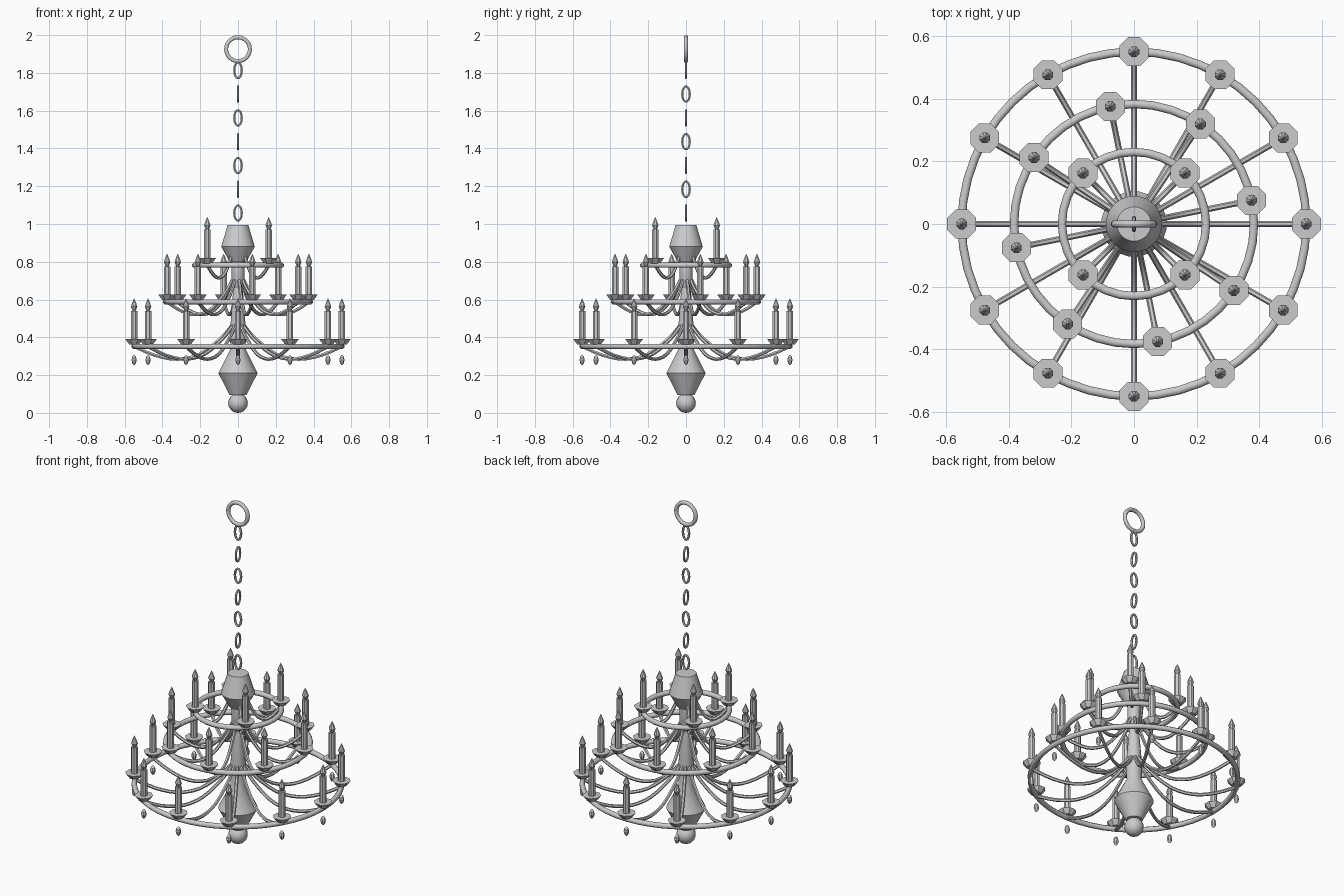
import bpy, bmesh, math
from mathutils import Vector, Matrix

if "Cube" in bpy.data.objects:
    bpy.data.objects.remove(bpy.data.objects["Cube"])

metal = bpy.data.materials.new("grey_metal")
metal.diffuse_color = (0.6, 0.6, 0.6, 1)
metal.use_nodes = True
metal.node_tree.nodes["Principled BSDF"].inputs["Base Color"].default_value = metal.diffuse_color


def finish(bm, name, smooth=None):
    bmesh.ops.recalc_face_normals(bm, faces=bm.faces)
    me = bpy.data.meshes.new(name)
    bm.to_mesh(me)
    bm.free()
    me.materials.append(metal)
    ob = bpy.data.objects.new(name, me)
    bpy.context.collection.objects.link(ob)
    if smooth:
        bpy.ops.object.select_all(action='DESELECT')
        ob.select_set(True)
        bpy.context.view_layer.objects.active = ob
        bpy.ops.object.shade_smooth_by_angle(angle=math.radians(smooth))
    return ob


def skin(bm, rings, closed=False):
    """Join successive loops of vertices with quads, capping open ends."""
    n = len(rings[0])
    for i in range(len(rings) if closed else len(rings) - 1):
        a, b = rings[i], rings[(i + 1) % len(rings)]
        for k in range(n):
            bm.faces.new((a[k], a[(k + 1) % n], b[(k + 1) % n], b[k]))
    if not closed:
        bm.faces.new(rings[0])
        bm.faces.new(rings[-1])


def lathe(bm, profile, sides, at=(0, 0, 0)):
    """Turn (radius, height) pairs about the vertical through a point."""
    rings = []
    for r, z in profile:
        rings.append([bm.verts.new(Vector(at) + Vector((
            r * math.cos(math.tau * (k + .5) / sides),
            r * math.sin(math.tau * (k + .5) / sides), z))) for k in range(sides)])
    skin(bm, rings)


def sweep(bm, path, radius, matrix, closed=False, sides=6):
    """Run a round tube along a path lying in the local xz plane."""
    rings, n = [], len(path)
    for i, p in enumerate(path):
        a = path[(i - 1) % n] if closed else path[max(i - 1, 0)]
        b = path[(i + 1) % n] if closed else path[min(i + 1, n - 1)]
        t = (Vector(b) - Vector(a)).normalized()
        side = Vector((-t.y, 0, t.x))
        rings.append([])
        for k in range(sides):
            w = math.tau * (k + .5) / sides
            co = Vector((p[0], 0, p[1])) + radius * (
                side * math.cos(w) + Vector((0, 1, 0)) * math.sin(w))
            rings[-1].append(bm.verts.new(matrix @ co))
    skin(bm, rings, closed)


def oval(rx, rz, n):
    return [(rx * math.cos(math.tau * i / n), rz * math.sin(math.tau * i / n))
            for i in range(n)]


def spline(pts, steps=3):
    """Smooth curve through the given points."""
    v = [Vector(p) for p in pts]
    out = []
    for i in range(len(v) - 1):
        a, b, c, d = v[max(i - 1, 0)], v[i], v[i + 1], v[min(i + 2, len(v) - 1)]
        for s in range(steps):
            t = s / steps
            out.append(.5 * (2 * b + (c - a) * t + (2 * a - 5 * b + 4 * c - d) * t ** 2
                             + (3 * b - a - 3 * c + d) * t ** 3))
    return out + [v[-1]]


# Central turned column
bm = bmesh.new()
lathe(bm, [(.045, .095), (.105, .21), (.04, .34), (.044, .42), (.025, .66), (.035, .68),
           (.035, .80), (.045, .80), (.09, .88), (.055, .995)], 20)
finish(bm, "column", 30)

# Ball at the bottom
bm = bmesh.new()
bmesh.ops.create_uvsphere(bm, u_segments=16, v_segments=10, radius=.052,
                          matrix=Matrix.Translation((0, 0, .052)))
finish(bm, "bottom_ball", 30)

# Tiers: name, radius, height, candle count, start angle, ring segments
TIERS = [("lower", .55, .352, 12, 0, 48),
         ("middle", .383, .588, 8, math.radians(11.4), 40),
         ("upper", .23, .782, 4, math.radians(45), 32)]
# Arm shape: share of the reach, height relative to the ring
ARM = [(0, .115), (.115, .045), (.33, -.04), (.56, -.068), (.79, -.047), (1, 0)]
CUP = [(.028, 0), (.05, .028)]
CANDLE = [(.0185, .025), (.0185, .178)]
FLAME = [(.009, .178), (.0185, .20), (.013, .217), (.001, .244)]

for name, R, z, count, start, segs in TIERS:
    # Hoop
    bm = bmesh.new()
    sweep(bm, oval(R, R, segs), .0145,
          Matrix.Translation((0, 0, z)) @ Matrix.Rotation(math.pi / 2, 4, 'X'), True, 8)
    finish(bm, name + "_hoop", 50)

    arms, cups, candles, flames = (bmesh.new() for _ in range(4))
    path = spline([(.03 + (R - .03) * f, z + h) for f, h in ARM])
    for i in range(count):
        ang = start + math.tau * i / count
        at = (R * math.cos(ang), R * math.sin(ang), z + .01)
        sweep(arms, path, .0095, Matrix.Rotation(ang, 4, 'Z'))
        lathe(cups, CUP, 8, at)
        lathe(candles, CANDLE, 8, at)
        lathe(flames, FLAME, 8, at)
    finish(arms, name + "_arms", 40)
    finish(cups, name + "_cups")
    finish(candles, name + "_candles")
    finish(flames, name + "_flames")

# Hanging drops under the lower hoop
bm = bmesh.new()
for i in range(12):
    a = math.tau * i / 12
    lathe(bm, [(.002, -.027), (.011, -.017), (.015, 0), (.011, .017), (.002, .027)], 8,
          (.55 * math.cos(a), .55 * math.sin(a), .28))
finish(bm, "drops")

# Chain links, alternately turned
bm = bmesh.new()
for i in range(7):
    m = Matrix.Translation((0, 0, 1.058 + .126 * i)) @ Matrix.Rotation(math.pi / 2 * (i % 2), 4, 'Z')
    sweep(bm, oval(.02, .041, 14), .0065, m, True)
finish(bm, "chain", 50)

# Hanging ring at the top
bm = bmesh.new()
sweep(bm, oval(.063, .063, 24), .0115, Matrix.Translation((0, 0, 1.9255)), True, 8)
finish(bm, "hanging_ring", 50)
